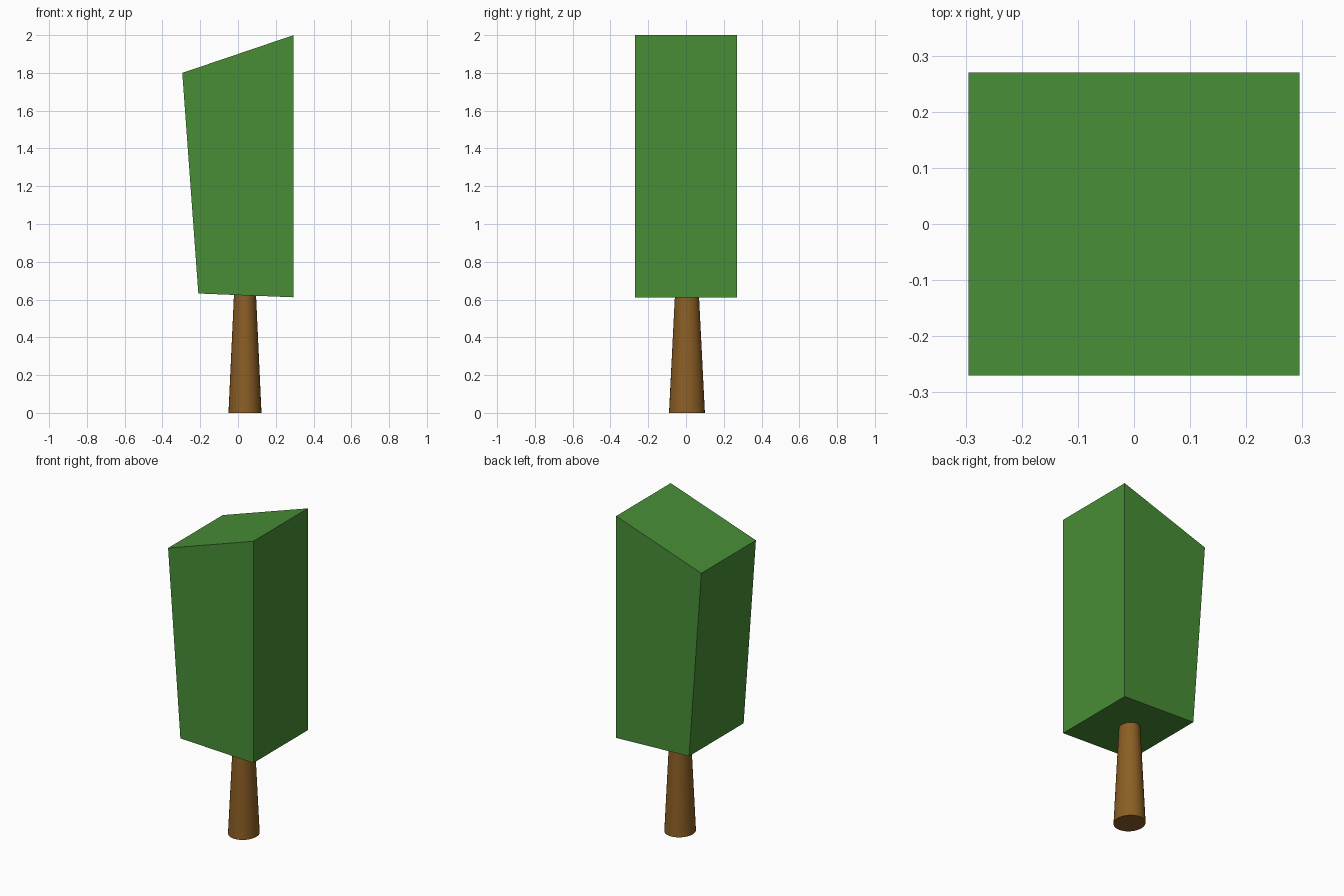
import bpy
import bmesh
import math

cube = bpy.data.objects.get("Cube")
if cube:
    bpy.data.objects.remove(cube, do_unlink=True)


def material(name, colour):
    mat = bpy.data.materials.new(name)
    mat.use_nodes = True
    mat.diffuse_color = colour
    mat.node_tree.nodes["Principled BSDF"].inputs["Base Color"].default_value = colour
    return mat


leaf_green = material("leaf green", (0.065, 0.27, 0.037, 1))
bark_brown = material("bark brown", (0.26, 0.112, 0.018, 1))

# Foliage: a slanted four-sided profile extruded from front to back
DEPTH = 0.54
profile = [(-0.21, 0.632), (0.295, 0.612), (0.295, 2.0), (-0.295, 1.8)]
bm = bmesh.new()
front = bm.faces.new([bm.verts.new((x, -DEPTH / 2, z)) for x, z in profile])
back = bmesh.ops.extrude_face_region(bm, geom=[front], use_keep_orig=True)
bmesh.ops.translate(bm, vec=(0, DEPTH, 0),
                    verts=[v for v in back["geom"] if isinstance(v, bmesh.types.BMVert)])
bmesh.ops.recalc_face_normals(bm, faces=bm.faces)
mesh = bpy.data.meshes.new("foliage")
bm.to_mesh(mesh)
bm.free()
mesh.materials.append(leaf_green)
foliage = bpy.data.objects.new("foliage", mesh)
bpy.context.collection.objects.link(foliage)

# Trunk: a tapered, slightly oval column reaching just into the foliage
HEIGHT = 0.635
bpy.ops.mesh.primitive_cone_add(vertices=32, radius1=0.095, radius2=0.063,
                                depth=HEIGHT, location=(0.037, 0.005, HEIGHT / 2))
trunk = bpy.context.object
trunk.name = "trunk"
trunk.scale.x = 0.92
trunk.data.materials.append(bark_brown)
bpy.ops.object.shade_smooth_by_angle(angle=math.radians(30))
